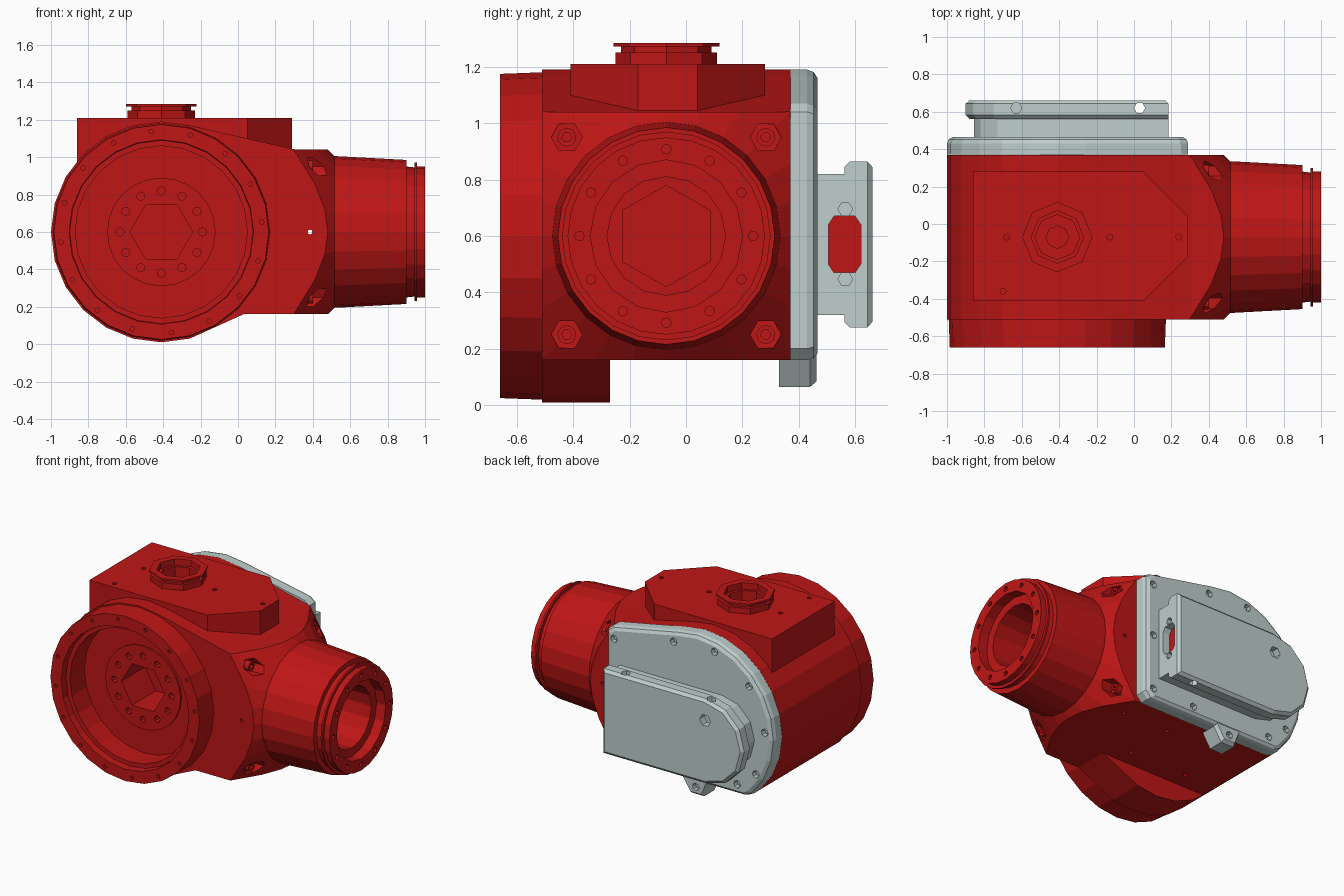
import bpy, bmesh
from math import cos, sin, pi, radians
from mathutils import Vector

if "Cube" in bpy.data.objects:
    bpy.data.objects.remove(bpy.data.objects["Cube"])

CX, CY, CZ = -0.41, -0.07, 0.60      # drum axis x, nozzle axis y, shared axis height


def material(name, rgb):
    m = bpy.data.materials.new(name)
    m.diffuse_color = (*rgb, 1)
    m.use_nodes = True
    m.node_tree.nodes["Principled BSDF"].inputs["Base Color"].default_value = m.diffuse_color
    return m


RED = material("red_paint", (0.52, 0.008, 0.008))
GREY = material("grey_metal", (0.52, 0.62, 0.61))


def place(axis, d, u, v):
    return Vector({'X': (d, u, v), 'Y': (u, d, v), 'Z': (u, v, d)}[axis])


def loft(bm, axis, rings):
    """Skin a list of (distance along axis, 2D outline), capped at both ends."""
    loops = [[bm.verts.new(place(axis, d, u, v)) for u, v in pts] for d, pts in rings]
    n = len(loops[0])
    for a, b in zip(loops, loops[1:]):
        for i in range(n):
            bm.faces.new((a[i], a[(i + 1) % n], b[(i + 1) % n], b[i]))
    bm.faces.new(loops[0])
    bm.faces.new(loops[-1])


def circle(c, r, n, phase=0.0):
    return [(c[0] + r * cos(phase + 2 * pi * i / n), c[1] + r * sin(phase + 2 * pi * i / n))
            for i in range(n)]


def finish(name, bm, mat=None):
    bmesh.ops.recalc_face_normals(bm, faces=bm.faces)
    me = bpy.data.meshes.new(name)
    bm.to_mesh(me)
    bm.free()
    ob = bpy.data.objects.new(name, me)
    bpy.context.collection.objects.link(ob)
    if mat:
        me.materials.append(mat)
    return ob


def prism(name, axis, rings, mat=None):
    bm = bmesh.new()
    loft(bm, axis, rings)
    return finish(name, bm, mat)


def lathe(name, axis, c, stations, n, phase=0.0, mat=None):
    return prism(name, axis, [(d, circle(c, r, n, phase)) for d, r in stations], mat)


def pins(name, axis, centres, r, a, b, n=8, mat=None):
    """Several equal pegs in one mesh, used as holes or as bolts."""
    bm = bmesh.new()
    for c in centres:
        loft(bm, axis, [(a, circle(c, r, n)), (b, circle(c, r, n))])
    return finish(name, bm, mat)


def combine(target, tool, op='DIFFERENCE'):
    mod = target.modifiers.new(op.lower(), 'BOOLEAN')
    mod.operation, mod.object, mod.solver = op, tool, 'EXACT'
    bpy.context.view_layer.objects.active = target
    bpy.ops.object.modifier_apply(modifier=mod.name)
    bpy.data.objects.remove(tool)


def inset(pts, c, k):
    return [(c[0] + (u - c[0]) * k, c[1] + (v - c[1]) * k) for u, v in pts]


def arc(c, r, a0, a1, step):
    return [(c[0] + r * cos(radians(a)), c[1] + r * sin(radians(a))) for a in range(a0, a1 + 1, step)]


drum_c, noz_c = (CX, CZ), (CY, CZ)

# Housing: rounded profile run front to back, shoulder turned to a cone
outline = arc(drum_c, 0.59, 75, 285, 15) + [(0.03, 0.16), (0.6, 0.16), (0.6, 1.04), (0.31, 1.04)]
housing = prism("gearbox_housing", 'Y', [(-0.51, outline), (0.37, outline)], RED)
combine(housing, lathe("cone", 'X', noz_c, [(-1.08, 2.0), (0.52, 0.40)], 24), 'INTERSECT')

# Flat underside behind the drum
slab = [(-1.2, -0.2), (0.8, -0.2), (0.8, 0.16), (-1.2, 0.16)]
combine(housing, prism("underside", 'Y', [(-0.27, slab), (0.6, slab)]))

# Front drum
combine(housing, lathe("drum", 'Y', drum_c, [(-0.45, 0.583), (-0.66, 0.575)], 24), 'UNION')

# Side nozzle with collar
combine(housing, lathe("nozzle", 'X', noz_c, [
    (0.3, 0.405), (0.53, 0.405), (0.90, 0.385), (0.90, 0.35), (0.945, 0.345),
    (0.945, 0.37), (0.957, 0.37), (0.957, 0.35), (1.0, 0.35)], 24), 'UNION')

# Top block with cut corners
block = [(-0.86, -0.41), (0.05, -0.41), (0.29, -0.17), (0.29, 0.04), (0.05, 0.28), (-0.86, 0.28)]
combine(housing, prism("block", 'Z', [(0.95, block), (1.21, block)]), 'UNION')

# Octagonal neck on the block
neck_c = (CX, CY)
combine(housing, lathe("neck", 'Z', neck_c, [
    (1.15, 0.18), (1.25, 0.18), (1.25, 0.16), (1.272, 0.16), (1.272, 0.188), (1.285, 0.188)], 8), 'UNION')
combine(housing, lathe("neck_bore", 'Z', neck_c, [
    (1.4, 0.14), (1.24, 0.14), (1.24, 0.12), (1.15, 0.12), (1.15, 0.06), (1.0, 0.06)], 8))

# Drum recess with raised hub, hexagonal socket and screw circles
combine(housing, lathe("recess", 'Y', drum_c, [
    (-0.8, 0.50), (-0.61, 0.49), (-0.61, 0.46), (-0.45, 0.46), (-0.45, 0.29), (-0.462, 0.29)], 24))
combine(housing, lathe("hub_socket", 'Y', drum_c, [(-0.6, 0.167), (-0.2, 0.167)], 6))
combine(housing, pins("hub_holes", 'Y', circle(drum_c, 0.22, 12), 0.022, -0.5, -0.41))
combine(housing, pins("rim_holes", 'Y', circle(drum_c, 0.54, 16, 0.1), 0.013, -0.7, -0.60, 6))

# Nozzle bore, hexagonal socket and screw circle
combine(housing, lathe("nozzle_bore", 'X', noz_c, [
    (1.1, 0.27), (0.93, 0.27), (0.93, 0.21), (0.60, 0.21)], 16))
combine(housing, lathe("nozzle_socket", 'X', noz_c, [(0.7, 0.18), (0.3, 0.18)], 6, pi / 2))
combine(housing, pins("nozzle_holes", 'X', circle(noz_c, 0.308, 12), 0.017, 0.95, 1.1))

# Bolt pockets in the four shoulder corners
corners = [(CY + sy * 0.353, CZ + sz * 0.35) for sy in (-1, 1) for sz in (-1, 1)]
combine(housing, pins("pockets", 'X', corners, 0.055, 0.36, 0.515, 6))
bolts = pins("shoulder_bolts", 'X', corners, 0.033, 0.34, 0.40, 12, RED)
combine(bolts, pins("bolt_sockets", 'X', corners, 0.018, 0.375, 0.5, 6))

# Small tapped holes: block top, underside and cross hole
combine(housing, pins("top_holes", 'Z', [
    (-0.68, CY), (-0.13, CY), (0.24, CY), (-0.70, -0.36)], 0.016, 1.16, 1.3))
combine(housing, pins("bottom_holes", 'Z', [
    (x, y) for x in (-0.55, -0.1, 0.25) for y in (-0.15, 0.2)], 0.014, 0.1, 0.2))
combine(housing, pins("cross_hole", 'Y', [(0.385, CZ)], 0.013, -0.7, 0.7))

# Rear cover plate with softened rim and bottom tab
plate = arc(drum_c, 0.59, 75, 225, 15) + [(-0.78, 0.16), (0.25, 0.16), (0.29, 0.20),
                                          (0.29, 1.04), (0.25, 1.07)]
pc = (-0.36, 0.62)
cover = prism("rear_cover", 'Y', [(0.371, plate), (0.43, plate), (0.453, inset(plate, pc, 0.985)),
                                  (0.466, inset(plate, pc, 0.95))], GREY)
tab = [(-0.50, 0.19), (-0.45, 0.065), (-0.35, 0.065), (-0.27, 0.19)]
combine(cover, prism("tab", 'Y', [(0.33, tab), (0.44, tab), (0.463, inset(tab, (-0.4, 0.19), 0.85))]), 'UNION')

# Electronics box: narrow neck and wider cap with rounded end
def box_outline(r, x1):
    mid = 0.57
    return arc((-0.605, mid), r, 90, 270, 30) + [(x1, mid - r), (x1, mid + r)]


combine(cover, prism("box_neck", 'Y', [(0.42, box_outline(0.25, 0.184)), (0.60, box_outline(0.25, 0.184))]), 'UNION')
cap, cap_in = box_outline(0.295, 0.185), box_outline(0.275, 0.165)
combine(cover, prism("box_cap", 'Y', [
    (0.562, box_outline(0.275, 0.185)), (0.582, cap), (0.643, cap), (0.661, cap_in)]), 'UNION')

# Connector window and screws on the end, screw holes on the faces
window = [(0.525, 0.47), (0.60, 0.47), (0.62, 0.50), (0.62, 0.64), (0.60, 0.67),
          (0.525, 0.67), (0.505, 0.64), (0.505, 0.50)]
combine(cover, prism("window", 'X', [(0.10, window), (0.3, window)]))
prism("connector_insert", 'X', [(0.08, window), (0.13, window)], RED)
combine(cover, pins("end_screws", 'X', [(0.565, 0.447), (0.565, 0.695)], 0.026, 0.14, 0.3, 6))
combine(cover, pins("cap_through_hole", 'Z', [(0.03, 0.62)], 0.03, 0.1, 1.0, 6))
combine(cover, pins("cap_top_hole", 'Z', [(-0.63, 0.62)], 0.03, 0.80, 1.0, 6))
combine(cover, pins("cap_face_hole", 'Y', [(-0.61, 0.72)], 0.042, 0.61, 0.8, 6))

# Cover screws around the rim
rim = arc(drum_c, 0.525, 70, 210, 35) + [(0.23, 0.99), (0.23, 0.62), (0.23, 0.23),
                                         (-0.10, 0.22), (-0.40, 0.125), (-0.72, 0.23)]
combine(cover, pins("cover_holes", 'Y', rim, 0.026, 0.43, 0.6))
pins("cover_screws", 'Y', rim, 0.016, 0.42, 0.442, 6, GREY)
